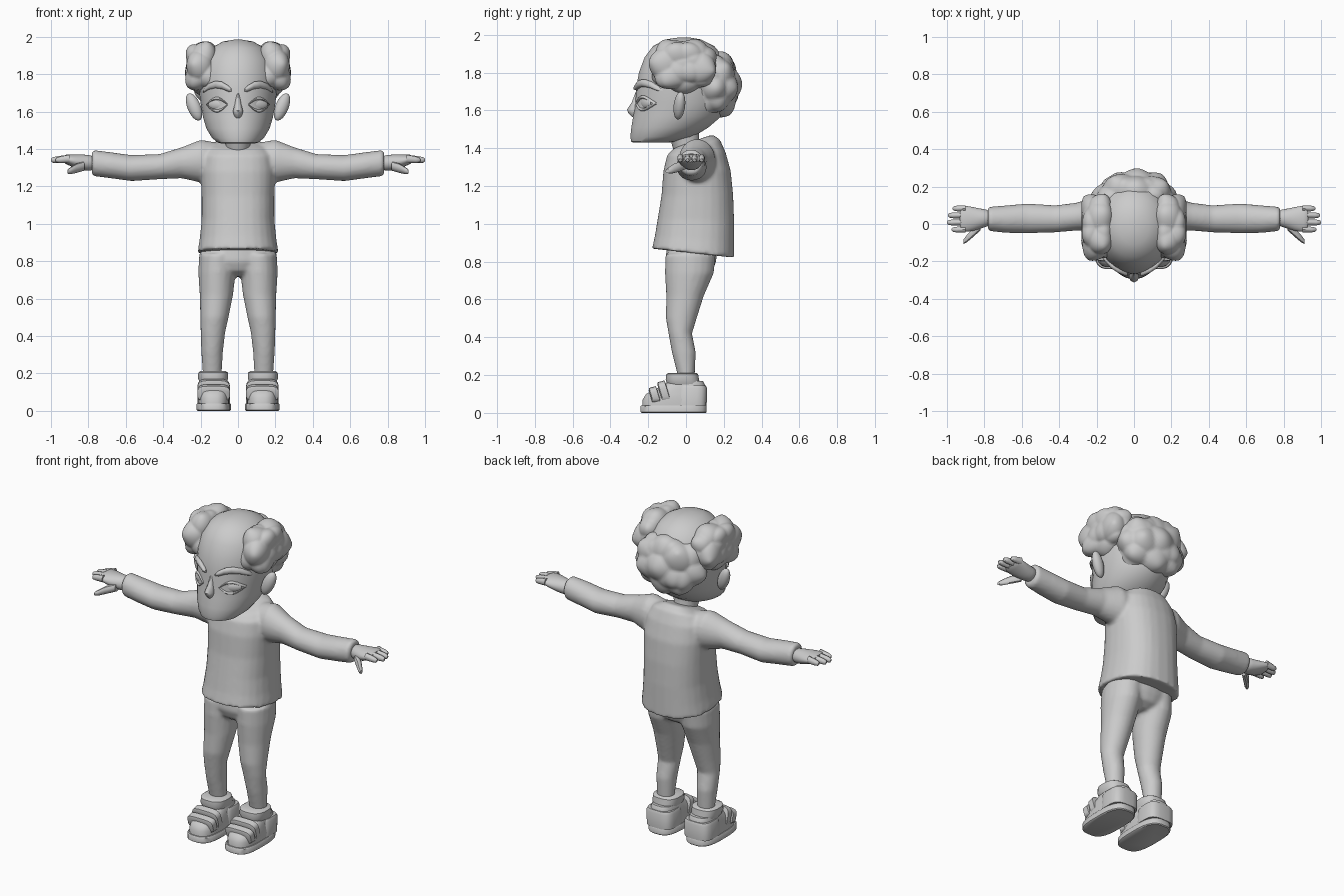
import bpy, bmesh, math
from mathutils import Matrix, Vector, noise

if "Cube" in bpy.data.objects:
    bpy.data.objects.remove(bpy.data.objects["Cube"], do_unlink=True)

GREY = (0.6, 0.6, 0.6, 1)
mat = bpy.data.materials.new("plain grey")
mat.use_nodes = True
mat.diffuse_color = GREY
mat.node_tree.nodes["Principled BSDF"].inputs["Base Color"].default_value = GREY
parts = []


def finish(name, bm, mirror=False, subsurf=0, voxel=0):
    bmesh.ops.recalc_face_normals(bm, faces=bm.faces)
    mesh = bpy.data.meshes.new(name)
    bm.to_mesh(mesh)
    bm.free()
    mesh.materials.append(mat)
    obj = bpy.data.objects.new(name, mesh)
    bpy.context.collection.objects.link(obj)
    if mirror:
        obj.modifiers.new("Mirror", 'MIRROR').use_mirror_merge = False
    if subsurf:
        obj.modifiers.new("Subdivision", 'SUBSURF').levels = subsurf
    if voxel:
        remesh = obj.modifiers.new("Remesh", 'REMESH')
        remesh.mode = 'VOXEL'
        remesh.voxel_size = voxel
        remesh.use_smooth_shade = True
        smooth = obj.modifiers.new("Smooth", 'SMOOTH')
        smooth.iterations = 4
    parts.append(obj)
    return obj


def power(value, exponent):
    return math.copysign(abs(value) ** exponent, value)


def loft(bm, axis, rings, sides=20, square=2.0):
    """Skin rings of (position, low, high, low, high, slope) along an axis."""
    rows = []
    for pos, a0, a1, b0, b1, *slope in rings:
        row = []
        for i in range(sides):
            t = math.tau * (i + 0.5) / sides
            a = power(math.cos(t), 2 / square) * (a1 - a0) / 2
            b = power(math.sin(t), 2 / square) * (b1 - b0) / 2
            p = pos + (slope[0] * b if slope else 0)
            a, b = a + (a0 + a1) / 2, b + (b0 + b1) / 2
            co = {'x': (p, a, b), 'y': (a, p, b), 'z': (a, b, p)}[axis]
            row.append(bm.verts.new(co))
        rows.append(row)
    for low, high in zip(rows, rows[1:]):
        for i in range(sides):
            j = (i + 1) % sides
            bm.faces.new((low[i], low[j], high[j], high[i]))
    bm.faces.new(rows[0])
    bm.faces.new(rows[-1])
    return bm


def lofted(name, axis, rings, sides=20, square=2.0, **options):
    return finish(name, loft(bmesh.new(), axis, rings, sides, square), **options)


def ball(name, centre, radii, turn=0, lean=0, **options):
    bm = bmesh.new()
    place = (Matrix.Translation(centre) @ Matrix.Rotation(turn, 4, 'Z')
             @ Matrix.Rotation(lean, 4, 'Y') @ Matrix.Diagonal((*radii, 1)))
    bmesh.ops.create_uvsphere(bm, u_segments=20, v_segments=12, radius=1, matrix=place)
    return finish(name, bm, **options)


def hair_puff(name, centre, radii, square=2.5, **options):
    """Rounded block of hair broken into clumps."""
    bm = bmesh.new()
    bmesh.ops.create_icosphere(bm, subdivisions=5, radius=1)
    for v in bm.verts:
        n = v.co.normalized()
        size = sum(abs(c) ** square for c in n) ** (-1 / square)
        p = Vector(c + r * k * size for c, r, k in zip(centre, radii, n))
        near = noise.voronoi(p * 8)[0][0]
        v.co = p + n * 0.05 * (0.3 - near)
    return finish(name, bm, **options)


def face_y(x):
    return -0.02 - 0.245 * math.sqrt(1 - (x / 0.21) ** 2)


def face_strip(name, points, radii, flat):
    """Tapered strip that follows the curve of the face."""
    rings = [(x, face_y(x) - flat, face_y(x) + flat, z - r, z + r)
             for (x, z), r in zip(points, radii)]
    return lofted(name, 'x', rings, sides=12, mirror=True)


# Head, neck and nose
lofted("head", 'z', [
    (1.43, -.09, .09, -.28, -.09), (1.435, -.11, .11, -.29, -.05),
    (1.46, -.14, .14, -.295, .04), (1.51, -.17, .17, -.29, .12),
    (1.57, -.188, .188, -.28, .19), (1.64, -.2, .2, -.268, .22),
    (1.72, -.21, .21, -.265, .23), (1.8, -.21, .21, -.25, .23),
    (1.88, -.19, .19, -.22, .2), (1.94, -.145, .145, -.175, .15),
    (1.975, -.08, .08, -.11, .08), (1.985, -.02, .02, -.04, .02)],
    sides=32)
lofted("neck", 'z', [(1.34, -.07, .07, -.04, .11), (1.4, -.062, .062, -.07, .07),
                     (1.5, -.08, .08, -.1, .07)])
lofted("nose", 'z', [(1.7, -.008, .008, -.265, -.24), (1.64, -.018, .018, -.288, -.24),
                     (1.605, -.028, .028, -.312, -.24), (1.585, -.025, .025, -.305, -.24),
                     (1.565, -.012, .012, -.285, -.25)], sides=10)

# Eyes, lids, brows and ears
ball("eyes", (.113, -.213, 1.637), (.052, .016, .028), turn=.5, mirror=True)
for lid, sign in (("upper_eyelids", 1), ("lower_eyelids", -1)):
    xs = [.055 + .0165 * i for i in range(8)]
    arch = [math.sin(math.pi * i / 7) for i in range(8)]
    face_strip(lid, [(x, 1.637 + sign * .034 * a) for x, a in zip(xs, arch)],
               [.003 + .005 * a for a in arch], .012)
face_strip("eyebrows", [(.035, 1.715), (.05, 1.722), (.085, 1.74), (.12, 1.745),
                        (.155, 1.735), (.18, 1.715), (.188, 1.705)],
           [.008, .017, .02, .02, .017, .012, .004], .018)
ball("ears", (.235, -.035, 1.625), (.036, .03, .078), turn=.3, lean=.4, mirror=True)

# Hair
hair_puff("side_hair", (.19, -.015, 1.835), (.11, .18, .145), mirror=True)
hair_puff("back_hair", (0, .135, 1.735), (.225, .16, .185), square=2.1)

# Shirt with sleeves
shirt = loft(bmesh.new(), 'z', [
    (.845, -.217, .217, -.18, .255, -.11), (.92, -.205, .205, -.165, .255, -.08),
    (1.02, -.195, .195, -.15, .255, -.04), (1.15, -.195, .195, -.13, .25),
    (1.28, -.2, .2, -.12, .237), (1.37, -.19, .19, -.1, .21, .05),
    (1.42, -.15, .15, -.07, .18, .2), (1.44, -.085, .085, -.045, .14, .35)], 28, 2.4)
sleeve = [(.08, -.02, .16, 1.2, 1.43), (.2, -.04, .155, 1.22, 1.45),
          (.3, -.035, .115, 1.243, 1.41), (.42, -.045, .1, 1.238, 1.373),
          (.57, -.05, .11, 1.228, 1.368), (.68, -.048, .1, 1.243, 1.383),
          (.775, -.038, .092, 1.255, 1.395), (.782, -.02, .08, 1.27, 1.38)]
for side in (1, -1):
    loft(shirt, 'x', [(side * r[0], *r[1:]) for r in sleeve])
finish("shirt", shirt, voxel=.011)

# Hands
lofted("palms", 'x', [(.76, -.01, .075, 1.285, 1.365), (.81, -.02, .08, 1.28, 1.37),
                      (.86, -.04, .092, 1.293, 1.372), (.91, -.045, .1, 1.315, 1.372),
                      (.935, -.035, .095, 1.325, 1.368)], mirror=True, subsurf=1)
for finger, y, tip in (("little", .083, .97), ("ring", .046, .995),
                       ("middle", .008, 1), ("index", -.03, .975)):
    lofted(finger + "_fingers", 'x', [
        (.9, y - .017, y + .017, 1.325, 1.37), (tip - .025, y - .016, y + .016, 1.325, 1.36),
        (tip - .006, y - .012, y + .012, 1.327, 1.354), (tip, y - .005, y + .005, 1.335, 1.347)],
        sides=10, mirror=True)
lofted("thumbs", 'x', [(.82, -.035, .01, 1.285, 1.335), (.865, -.075, -.025, 1.272, 1.322),
                       (.895, -.1, -.06, 1.265, 1.303), (.912, -.108, -.083, 1.268, 1.29)],
       sides=10, mirror=True)

# Trousers
trousers = loft(bmesh.new(), 'z', [
    (.9, -.19, .19, -.1, .17), (.8, -.21, .21, -.11, .16),
    (.75, -.16, .16, -.09, .14), (.72, -.06, .06, -.05, .09)], 24)
leg = [(.84, .01, .208, -.11, .158), (.74, .012, .213, -.112, .148),
       (.62, .026, .205, -.105, .095), (.5, .05, .202, -.107, .057),
       (.42, .068, .2, -.093, .032), (.32, .08, .197, -.075, .052),
       (.18, .088, .187, -.04, .046)]
for side in (1, -1):
    loft(trousers, 'z', [(z, side * a, side * b, c, d) for z, a, b, c, d in leg])
finish("trousers", trousers, voxel=.011)

# Shoes
lofted("soles", 'z', [(0, .044, .216, -.235, .105), (.005, .038, .222, -.242, .11),
                      (.035, .038, .222, -.242, .11), (.04, .042, .218, -.238, .107)],
       sides=24, square=3, mirror=True)
lofted("shoe_uppers", 'z', [
    (.035, .047, .213, -.232, .103), (.07, .046, .214, -.23, .106),
    (.1, .049, .211, -.212, .106), (.125, .053, .207, -.165, .104),
    (.15, .056, .204, -.118, .1), (.168, .062, .198, -.09, .09)],
    sides=24, square=2.8, mirror=True)
lofted("ankle_collars", 'z', [
    (.15, .06, .205, -.1, .075), (.175, .052, .215, -.108, .07),
    (.205, .054, .213, -.105, .065), (.212, .065, .2, -.09, .055)],
    square=2.6, mirror=True)
for strap, y, top in (("toe_straps", -.165, .132), ("instep_straps", -.115, .162)):
    lofted(strap, 'y', [(y - .022, .05, .21, .05, top - .012, -.3),
                        (y - .018, .043, .217, .05, top, -.3),
                        (y + .018, .043, .217, .05, top + .01, -.3),
                        (y + .022, .05, .21, .05, top, -.3)], square=4, mirror=True)
lofted("heel_panels", 'z', [(.04, .042, .218, -.06, .11), (.13, .042, .218, -.05, .112),
                            (.145, .05, .21, -.04, .105)], square=3.5, mirror=True)

# Smooth shading with crisp edges kept
bpy.ops.object.select_all(action='DESELECT')
for obj in parts:
    obj.select_set(True)
bpy.context.view_layer.objects.active = parts[0]
bpy.ops.object.shade_smooth_by_angle(angle=math.radians(40))
